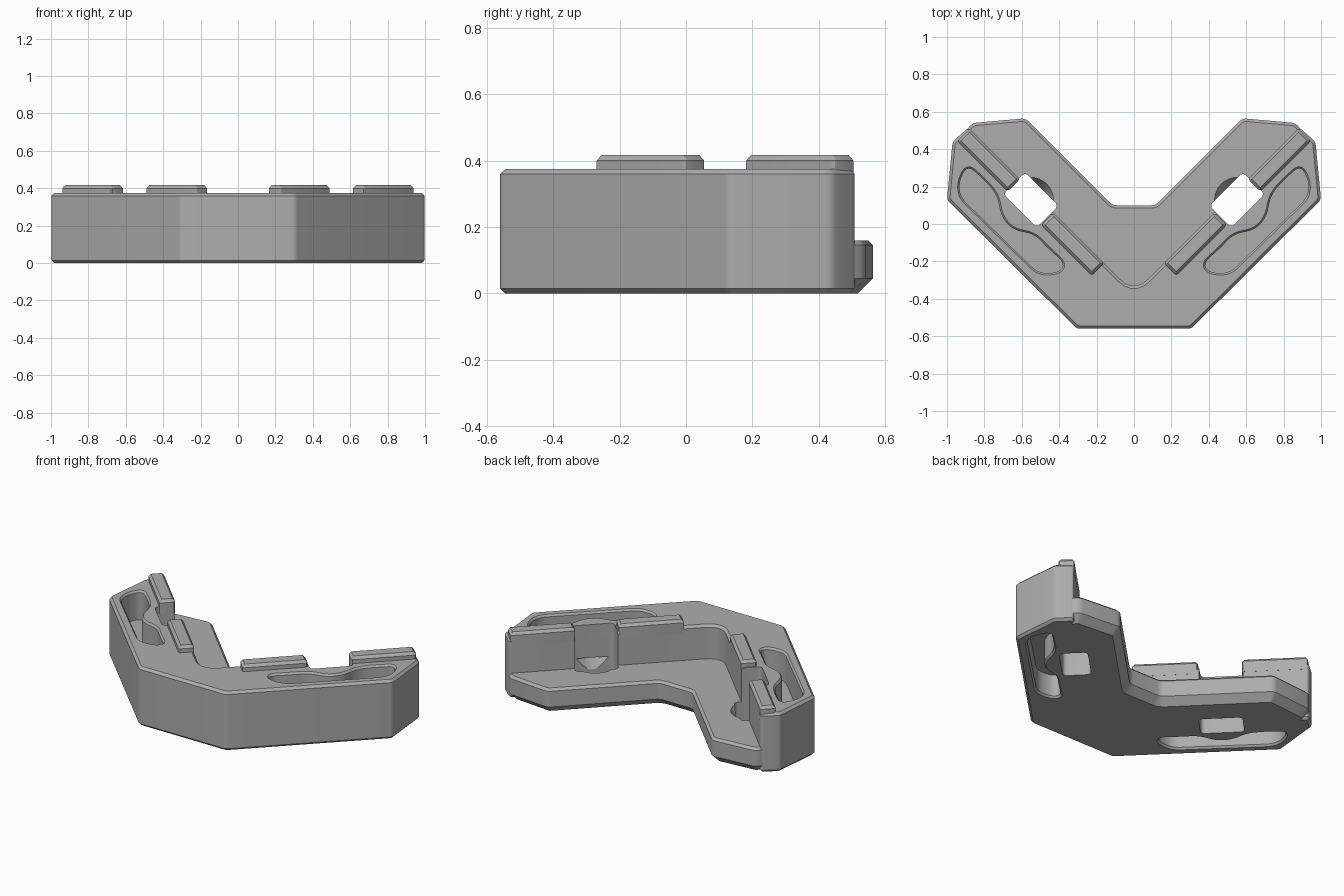
import bpy, bmesh, math
from mathutils import Vector

if "Cube" in bpy.data.objects:
    bpy.data.objects.remove(bpy.data.objects["Cube"])

grey = bpy.data.materials.new("plain_grey")
grey.use_nodes = True
COLOUR = (0.42, 0.42, 0.42, 1)
grey.diffuse_color = COLOUR
grey.node_tree.nodes["Principled BSDF"].inputs["Base Color"].default_value = COLOUR


def arm(s, d):
    """Point measured along (s) and across (d) the diagonal left arm."""
    return ((s + d) / 2, (s - d) / 2)


def mirrored(half):
    return half + [(-x, y, *r) for x, y, *r in reversed(half) if x]


def rounded(points, default, steps=5):
    """Round each corner; a third value overrides the corner length."""
    result = []
    for i, p in enumerate(points):
        here = Vector(p[:2])
        ends = []
        for q in (points[i - 1], points[(i + 1) % len(points)]):
            edge = Vector(q[:2]) - here
            cut = min(p[2] if len(p) > 2 else default, edge.length * 0.48)
            ends.append(here + edge.normalized() * cut)
        for k in range(steps + 1):
            t = k / steps
            result.append(ends[0] * (1 - t) ** 2 + here * 2 * t * (1 - t) + ends[1] * t * t)
    return result


def inset(loop, amount):
    result = []
    for i, p in enumerate(loop):
        a = (p - loop[i - 1]).normalized()
        b = (loop[(i + 1) % len(loop)] - p).normalized()
        na, nb = Vector((-a.y, a.x)), Vector((-b.y, b.x))
        result.append(p + (na + nb) * amount / (1 + na.dot(nb)))
    return result


def prism(name, loop, levels):
    """Stack inset copies of a counter-clockwise outline into a solid."""
    bm = bmesh.new()
    rings = [[bm.verts.new((p.x, p.y, z)) for p in inset(loop, amount)] for z, amount in levels]
    n = len(loop)
    for low, high in zip(rings, rings[1:]):
        for i in range(n):
            j = (i + 1) % n
            bm.faces.new((low[i], low[j], high[j], high[i]))
    bm.faces.new(rings[0][::-1])
    bm.faces.new(rings[-1])
    bmesh.ops.recalc_face_normals(bm, faces=bm.faces)
    mesh = bpy.data.meshes.new(name)
    bm.to_mesh(mesh)
    bm.free()
    mesh.materials.append(grey)
    obj = bpy.data.objects.new(name, mesh)
    bpy.context.collection.objects.link(obj)
    return obj


def combine(target, other, operation):
    mod = target.modifiers.new(operation.lower(), 'BOOLEAN')
    mod.operation, mod.object, mod.solver = operation, other, 'EXACT'
    bpy.context.view_layer.objects.active = target
    bpy.ops.object.modifier_apply(modifier=mod.name)
    bpy.data.objects.remove(other)


def smooth(obj):
    bpy.ops.object.select_all(action='DESELECT')
    obj.select_set(True)
    bpy.context.view_layer.objects.active = obj
    bpy.ops.object.shade_smooth_by_angle(angle=math.radians(28))


# Tall outer wall
wall_outline = mirrored([(0.305, -0.56), (1, 0.13), (0.97, 0.44),
                         arm(1.40, 0.37), (0, -0.37, 0.11)])
body = prism("bracket_body", rounded(wall_outline, 0.02),
             [(0, 0.015), (0.015, 0), (0.36, 0), (0.375, 0.015)])

# Low base plate with a deep lower chamfer on its inner edge
plate_outline = mirrored([(0.28, -0.53), (0.96, 0.14), (0.92, 0.47), (0.865, 0.54),
                          (0.58, 0.565), (0.115, 0.1)])
plate = prism("base_plate", rounded(plate_outline, 0.025),
              [(0, 0.045), (0.045, 0), (0.145, 0), (0.16, 0.015)])
combine(body, plate, 'UNION')

# Wavy pocket outline, then the strap slot outline
pocket = [(0.93, 0.145), (0.935, 0.23), (0.89, 0.315), (0.785, 0.22), (0.73, 0.15),
          (0.71, 0.04), (0.65, -0.03), (0.53, -0.055), (0.46, -0.13), (0.37, -0.21),
          (0.40, -0.26), (0.51, -0.265)]
slot = [arm(0.5, 0.305), arm(0.5, 0.54), arm(0.86, 0.54), arm(0.86, 0.305)]

for side in (1, -1):
    def sided(points):
        loop = [(x * side, y) for x, y in points]
        return loop if side > 0 else loop[::-1]

    pocket_loop = rounded(sided(pocket), 0.05)
    slot_loop = rounded(sided(slot), 0.03)
    cx, cy = arm(0.68, 0.425)
    circle = [Vector((cx * side + 0.125 * math.cos(a), cy + 0.125 * math.sin(a)))
              for a in (math.tau * k / 32 for k in range(32))]
    cutters = [
        prism("upper_pocket", pocket_loop, [(0.19, 0), (0.363, 0), (0.385, -0.018)]),
        prism("lower_pocket", pocket_loop, [(-0.01, -0.018), (0.012, 0), (0.15, 0)]),
        prism("strap_slot", slot_loop, [(-0.1, 0), (0.6, 0)]),
        prism("slot_dish", circle, [(0.06, 0.06), (0.165, 0)]),
    ]
    for cutter in cutters:
        cutter.hide_render = True
        combine(body, cutter, 'DIFFERENCE')

    # Two raised ridges on each arm, either side of the slot
    for label, start, end in (("front", -0.05, 0.49), ("rear", 0.85, 1.39)):
        corners = [arm(start, 0.369), arm(start, 0.5), arm(end, 0.5), arm(end, 0.369)]
        ridge = prism(f"{label}_ridge_{'left' if side > 0 else 'right'}",
                      rounded(sided(corners), 0.015, 3),
                      [(0.33, 0), (0.4, 0), (0.417, 0.015)])
        smooth(ridge)

smooth(body)
